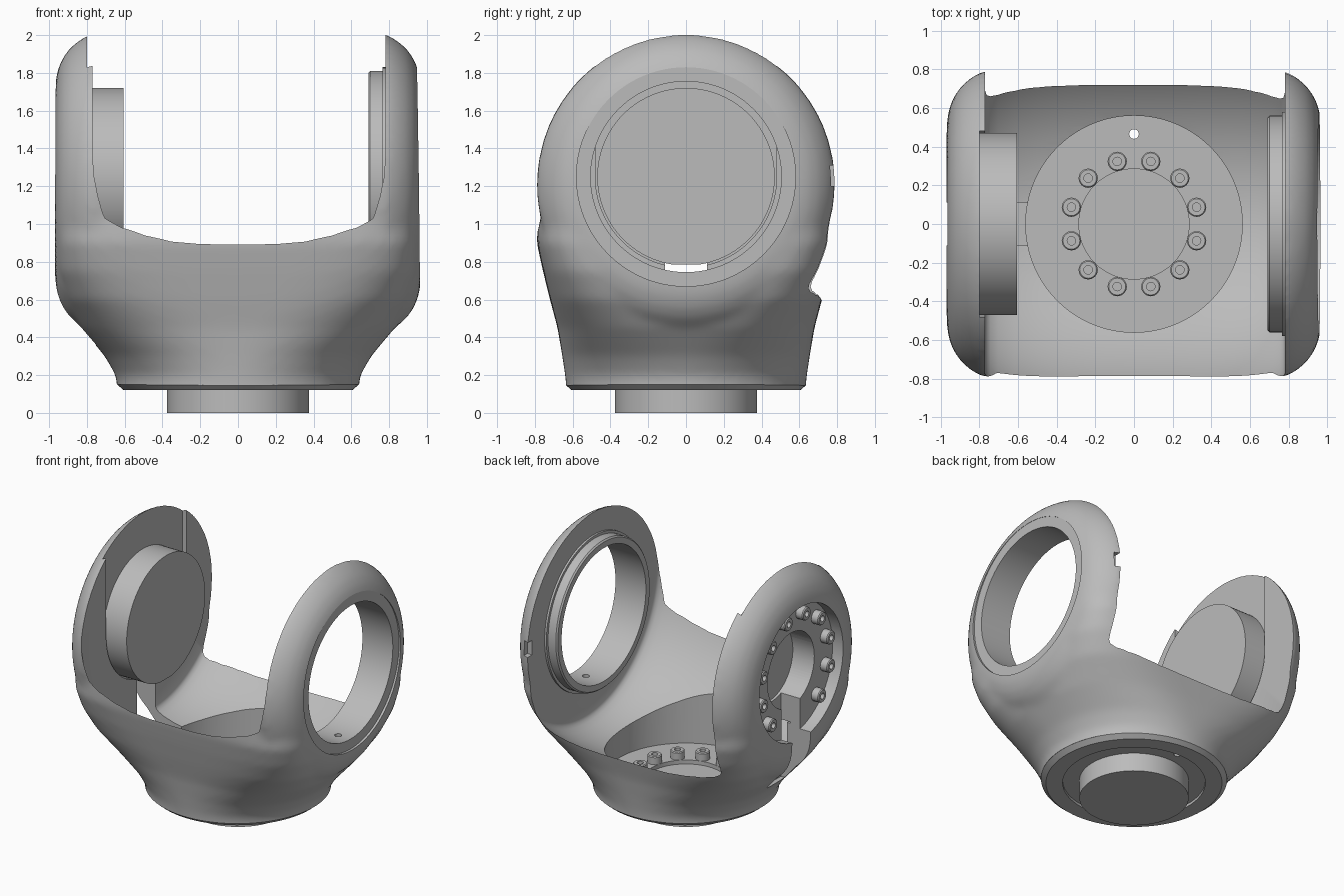
import bpy, bmesh
from math import cos, sin, pi, radians, copysign
from mathutils import Matrix

cube = bpy.data.objects.get("Cube")
if cube:
    bpy.data.objects.remove(cube, do_unlink=True)

AXIS_Z = 1.25          # height of the cross axis through both arms
Z_UP = Matrix()
X_LEFT = Matrix.Rotation(pi / 2, 4, 'Y')
X_RIGHT = Matrix.Rotation(-pi / 2, 4, 'Y')

grey = bpy.data.materials.new("cast_grey")
grey.use_nodes = True
colour = (0.5, 0.5, 0.5, 1)
grey.diffuse_color = colour
grey.node_tree.nodes["Principled BSDF"].inputs["Base Color"].default_value = colour


def make(name, bm):
    bmesh.ops.remove_doubles(bm, verts=bm.verts, dist=1e-5)
    bmesh.ops.recalc_face_normals(bm, faces=bm.faces)
    mesh = bpy.data.meshes.new(name)
    bm.to_mesh(mesh)
    bm.free()
    ob = bpy.data.objects.new(name, mesh)
    bpy.context.collection.objects.link(ob)
    return ob


def lathe(name, profile, turn=Z_UP, origin=(0, 0, 0), steps=96):
    """Revolve (radius, height) points about the turned z axis."""
    bm = bmesh.new()
    vs = [bm.verts.new((r, 0, h)) for r, h in profile]
    es = [bm.edges.new(p) for p in zip(vs, vs[1:])]
    bmesh.ops.spin(bm, geom=vs + es, cent=(0, 0, 0), axis=(0, 0, 1),
                   angle=2 * pi, steps=steps)
    bmesh.ops.transform(bm, matrix=Matrix.Translation(origin) @ turn, verts=bm.verts)
    return make(name, bm)


def rod(name, r, lo, hi, turn=Z_UP, origin=(0, 0, 0), steps=96):
    return lathe(name, [(0, lo), (r, lo), (r, hi), (0, hi)], turn, origin, steps)


def box(name, lo, hi):
    bm = bmesh.new()
    bmesh.ops.create_cube(bm, size=1)
    for v in bm.verts:
        v.co = [(a + b) / 2 + c * (b - a) for a, b, c in zip(lo, hi, v.co)]
    return make(name, bm)


def stack(name, rings):
    """Skin a stack of closed rings and cap both ends."""
    bm = bmesh.new()
    rings = [[bm.verts.new(p) for p in ring] for ring in rings]
    n = len(rings[0])
    for low, high in zip(rings, rings[1:]):
        for k in range(n):
            j = (k + 1) % n
            bm.faces.new((low[k], low[j], high[j], high[k]))
    bm.faces.new(rings[0])
    bm.faces.new(rings[-1])
    return make(name, bm)


def apply(ob, mod):
    bpy.context.view_layer.objects.active = ob
    bpy.ops.object.modifier_apply(modifier=mod.name)


def combine(ob, other, operation):
    mod = ob.modifiers.new("combine", 'BOOLEAN')
    mod.operation, mod.solver, mod.object = operation, 'EXACT', other
    apply(ob, mod)
    bpy.data.objects.remove(other, do_unlink=True)


def add(other):
    combine(body, other, 'UNION')


def cut(other):
    combine(body, other, 'DIFFERENCE')


def finish(ob, angle=32):
    ob.data.materials.clear()
    ob.data.materials.append(grey)
    bpy.ops.object.select_all(action='DESELECT')
    ob.select_set(True)
    bpy.context.view_layer.objects.active = ob
    bpy.ops.object.shade_smooth_by_angle(angle=radians(angle))


# Lower shell: round base growing into a wide rounded box (z, half x, half y, power)
sections = [(0, .64, .63, 2), (.15, .64, .635, 2), (.2, .648, .64, 2),
            (.3, .705, .655, 2.2), (.45, .83, .68, 2.8), (.6, .912, .72, 3.9),
            (.75, .957, .757, 5), (.9, .966, .79, 6), (1.3, .966, .79, 6)]


def section(z, a, b, n, sides=96):
    turns = [2 * pi * k / sides for k in range(sides)]
    return [(copysign(a * abs(cos(t)) ** (2 / n), cos(t)),
             copysign(b * abs(sin(t)) ** (2 / n), sin(t)), z) for t in turns]


body = stack("yoke_body", [section(*s) for s in sections])

# Domed side arms, fused softly into the shell
dome = [(0, .5), (.788, .5), (.79, .785), (.75, .85), (.71, .895),
        (.65, .936), (.58, .96), (.5, .969), (0, .969)]
for turn in (X_LEFT, X_RIGHT):
    add(lathe("arm", dome, turn, (0, 0, 1.215)))
fuse = body.modifiers.new("fuse", 'REMESH')
fuse.mode, fuse.voxel_size = 'VOXEL', .025
apply(body, fuse)
soften = body.modifiers.new("soften", 'SMOOTH')
soften.factor, soften.iterations = .5, 8
apply(body, soften)

# Bowl-shaped gap between the arms, with wide fillets
half = [(.985, 0), (.984, .2), (.979, .36), (.964, .5), (.941, .625),
        (.914, .712), (.893, .753), (.877, .772), (.858, .78), (0, .78)]
bowl = [(r, -h * .987) for r, h in reversed(half[1:])] + half
cut(lathe("bowl", bowl, X_LEFT, (0, .085, 1.35), 128))

# Left arm: open bore and a notch in the back edge
hub = (0, 0, AXIS_Z)
cut(box("notch", (.7, .73, 1.2), (.82, .9, 1.31)))
cut(rod("bore", .58, .5, 1.2, X_LEFT, hub))

# Underside: flat rim with chamfer and a shallow recess round the pin
cut(lathe("underside", [(0, .14), (.49, .14), (.49, .12), (.605, .12),
                        (.64, .15), (1.2, .15), (1.2, -.3), (0, -.3)]))

# Round well in the base with its central recess and a drain hole
cut(rod("well", .56, .2, 1))
cut(rod("well_recess", .285, .17, .5))
cut(rod("drain", .025, 0, .5, steps=16, origin=(0, .465, 0)))

# Right arm: recess open to the top, with the bearing boss inside it
arch = [(-.48 * cos(pi * k / 48), AXIS_Z - .48 * sin(pi * k / 48)) for k in range(49)]
arch += [(.48, 2.2), (-.48, 2.2)]
cut(stack("key_way", [[(x, y, z) for y, z in arch] for x in (-.8, -.52)]))
add(rod("boss", .47, .605, .83, X_RIGHT, hub))

# Right arm: bolt pocket on the outside, hub recess and cable slot
cut(rod("pocket", .5, .88, 1.2, X_RIGHT, hub))
cut(rod("hub_recess", .28, .70, 1, X_RIGHT, hub))
cut(box("slot_outer", (-1.2, -.11, .36), (-.72, .11, AXIS_Z)))
cut(box("slot_inner", (-.76, -.11, .37), (-.5, .11, .785)))
finish(body)

# Bearing collar lining the left bore, with a small hole at its lowest point
collar = lathe("bearing_collar", [(.505, .69), (.55, .69), (.56, .70), (.56, .765),
                                  (.58, .765), (.58, .945), (.505, .945), (.505, .69)],
               X_LEFT, hub)
combine(collar, rod("collar_hole", .025, .6, .9, origin=(.84, 0, 0), steps=16),
        'DIFFERENCE')
finish(collar)

# Pin under the base
finish(rod("base_pin", .375, 0, .16))

# Socket-head bolts in the well and in the right arm
bolt = [(0, .025), (.022, .025), (.022, .06), (.044, .06), (.05, .053),
        (.05, -.01), (0, -.01)]
for k in range(12):
    t = 2 * pi * (k + .5) / 12
    c, s = cos(t), sin(t)
    finish(lathe("base_bolt", bolt, Z_UP, (.335 * c, .335 * s, .2), 16))
    if k not in (8, 9):    # the cable slot passes here
        finish(lathe("arm_bolt", bolt, X_RIGHT,
                     (-.88, .415 * c, AXIS_Z + .415 * s), 16))
